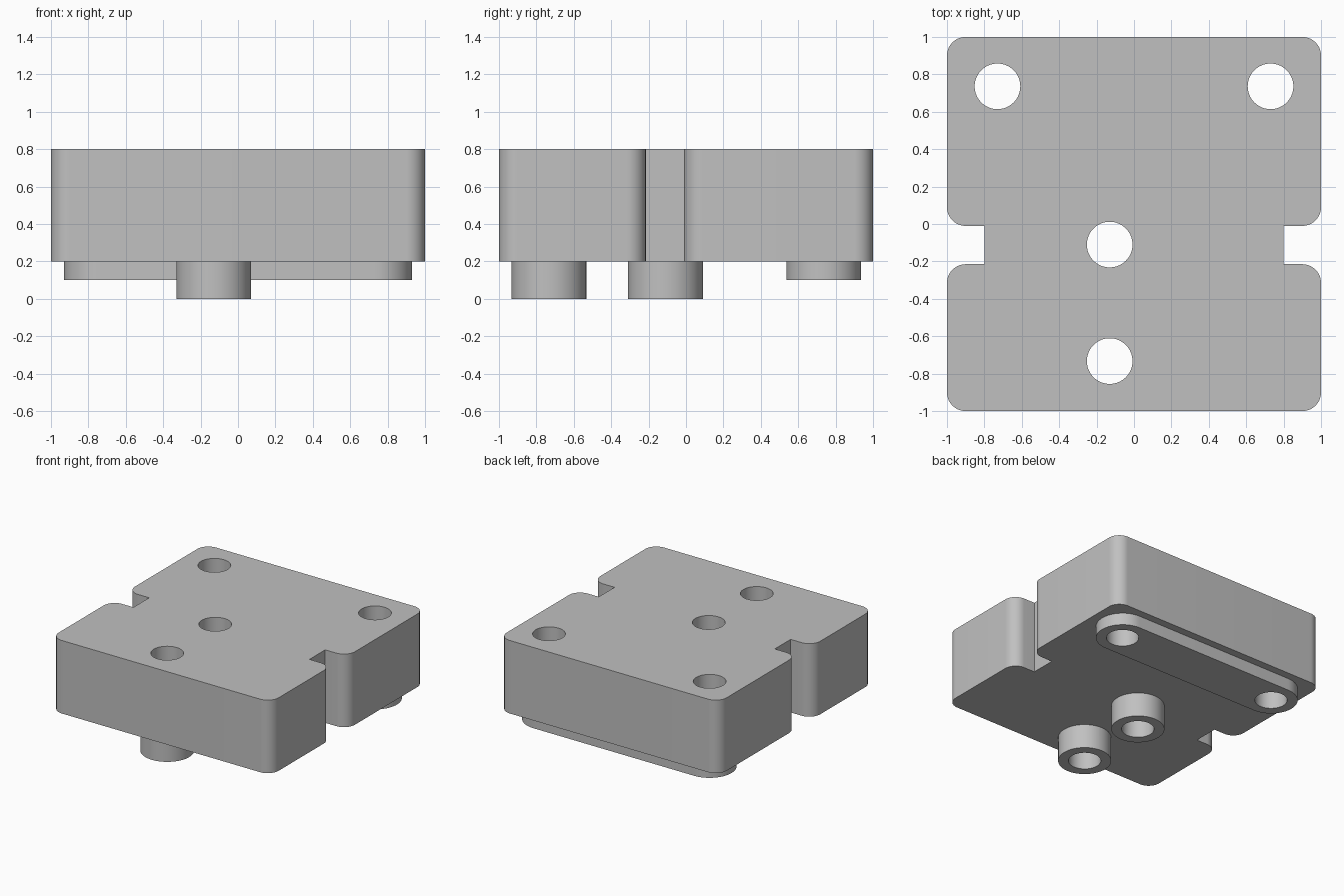
import bpy, bmesh, math
from mathutils import Vector

cube = bpy.data.objects.get("Cube")
if cube:
    bpy.data.objects.remove(cube, do_unlink=True)

grey = bpy.data.materials.new("plain_grey")
grey.use_nodes = True
grey.diffuse_color = (0.53, 0.53, 0.53, 1)
grey.node_tree.nodes["Principled BSDF"].inputs["Base Color"].default_value = grey.diffuse_color


def rounded_outline(corners, steps=16):
    """Turn (x, y, radius) square corners into an outline with rounded corners."""
    outline = []
    for i, (x, y, r) in enumerate(corners):
        p = Vector((x, y))
        if r == 0:
            outline.append(p)
            continue
        to_prev = (Vector(corners[i - 1][:2]) - p).normalized()
        to_next = (Vector(corners[(i + 1) % len(corners)][:2]) - p).normalized()
        centre = p + r * (to_prev + to_next)
        for s in range(steps + 1):
            a = math.pi / 2 * s / steps
            outline.append(centre - r * (to_next * math.cos(a) + to_prev * math.sin(a)))
    return outline


def circle(x, y, r, sides=64):
    return [Vector((x + r * math.cos(math.tau * i / sides),
                    y + r * math.sin(math.tau * i / sides))) for i in range(sides)]


def prism(name, outline, bottom, top):
    """Extrude a counter-clockwise outline from bottom to top."""
    bm = bmesh.new()
    face = bm.faces.new([bm.verts.new((p.x, p.y, bottom)) for p in outline])
    lid = bmesh.ops.extrude_face_region(bm, geom=[face])
    verts = [g for g in lid["geom"] if isinstance(g, bmesh.types.BMVert)]
    bmesh.ops.translate(bm, verts=verts, vec=(0, 0, top - bottom))
    bmesh.ops.recalc_face_normals(bm, faces=bm.faces)
    mesh = bpy.data.meshes.new(name)
    bm.to_mesh(mesh)
    bm.free()
    mesh.materials.append(grey)
    obj = bpy.data.objects.new(name, mesh)
    bpy.context.collection.objects.link(obj)
    return obj


def combine(target, tool, operation):
    """Apply a boolean and discard the tool."""
    mod = target.modifiers.new(operation, 'BOOLEAN')
    mod.operation, mod.object, mod.solver = operation, tool, 'EXACT'
    bpy.context.view_layer.objects.active = target
    bpy.ops.object.modifier_apply(modifier=mod.name)
    bpy.data.objects.remove(tool, do_unlink=True)


UNDERSIDE, TOP, INSIDE = 0.2, 0.8, 0.4
BOSS_R, HOLE_R, ROUND = 0.2, 0.122, 0.1
BOSSES = [(-0.13, -0.11), (-0.13, -0.733)]
BAR_X, BAR_Y = 0.73, 0.736

# Block with a side notch on each side
right_side = [(1, -1, ROUND), (1, -0.215, ROUND), (0.8, -0.215, 0),
              (0.8, -0.01, 0), (1, -0.01, ROUND), (1, 1, ROUND)]
left_side = [(-x, y, r) for x, y, r in reversed(right_side)]
block = prism("notched_block", rounded_outline(right_side + left_side), UNDERSIDE, TOP)

# Round-ended bar under the rear edge
x, y = BAR_X + BOSS_R, BOSS_R
bar = [(-x, BAR_Y - y, BOSS_R), (x, BAR_Y - y, BOSS_R),
       (x, BAR_Y + y, BOSS_R), (-x, BAR_Y + y, BOSS_R)]
combine(block, prism("rear_bar", rounded_outline(bar), 0.1, INSIDE), 'UNION')

# Round bosses underneath
for bx, by in BOSSES:
    combine(block, prism("boss", circle(bx, by, BOSS_R), 0, INSIDE), 'UNION')

# Through holes
for hx, hy in BOSSES + [(-BAR_X, BAR_Y), (BAR_X, BAR_Y)]:
    combine(block, prism("hole_cutter", circle(hx, hy, HOLE_R), -1, 1), 'DIFFERENCE')

# Smooth curved walls, crisp edges
bpy.ops.object.select_all(action='DESELECT')
block.select_set(True)
bpy.context.view_layer.objects.active = block
bpy.ops.object.shade_smooth_by_angle(angle=math.radians(30))
